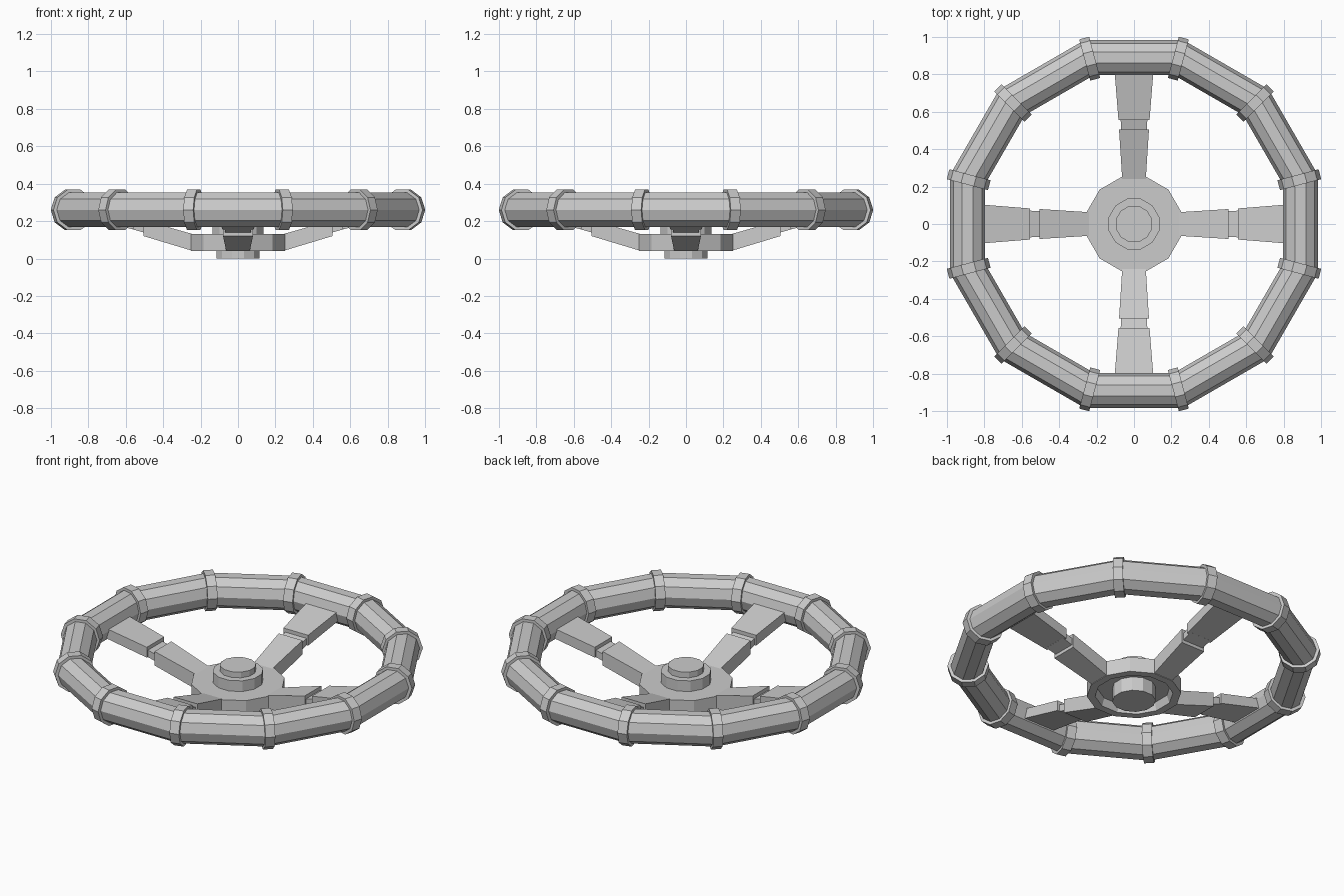
import bpy, bmesh
from math import radians, cos, sin, pi
from mathutils import Matrix

if "Cube" in bpy.data.objects:
    bpy.data.objects.remove(bpy.data.objects["Cube"])

SIDES = 12
RIM_Z = 0.26


def make_object(name, bm):
    bmesh.ops.recalc_face_normals(bm, faces=bm.faces[:])
    mesh = bpy.data.meshes.new(name)
    bm.to_mesh(mesh)
    bm.free()
    obj = bpy.data.objects.new(name, mesh)
    bpy.context.collection.objects.link(obj)
    return obj


def lathe(name, profile):
    """Revolve a closed-on-axis (radius, z) profile with 12 flat sides."""
    bm = bmesh.new()
    rings = [[bm.verts.new((r * cos(radians(15 + 30 * i)), r * sin(radians(15 + 30 * i)), z))
              for i in range(SIDES)] for r, z in profile]
    for a, b in zip(rings, rings[1:]):
        for i in range(SIDES):
            j = (i + 1) % SIDES
            bm.faces.new((a[i], a[j], b[j], b[i]))
    bm.faces.new(rings[0])
    bm.faces.new(rings[-1])
    return make_object(name, bm)


def add_block(bm, start, end, turn):
    """Tapered block along x; each end is (x, half width, bottom z, top z)."""
    loops = []
    for x, w, z0, z1 in (start, end):
        loops.append([bm.verts.new(turn @ Matrix.Translation((x, y, z)).translation)
                      for y, z in ((-w, z0), (w, z0), (w, z1), (-w, z1))])
    a, b = loops
    for i in range(4):
        j = (i + 1) % 4
        bm.faces.new((a[i], a[j], b[j], b[i]))
    bm.faces.new(a)
    bm.faces.new(b)


# Rim tube
bpy.ops.mesh.primitive_torus_add(major_segments=SIDES, minor_segments=10,
                                 major_radius=0.921, minor_radius=0.097,
                                 location=(0, 0, RIM_Z), rotation=(0, 0, radians(15)))
bpy.context.object.name = "rim_tube"
bpy.ops.object.shade_flat()

# Collars over the rim joints
bm = bmesh.new()
for i in range(SIDES):
    place = (Matrix.Rotation(radians(15 + 30 * i), 4, 'Z')
             @ Matrix.Translation((0.915, 0, RIM_Z)) @ Matrix.Rotation(pi / 2, 4, 'X')
             @ Matrix.Rotation(pi / 2, 4, 'Z'))
    # spin so that a corner of the section points outward
    place = place @ Matrix.Rotation(-pi / 2, 4, 'Z') @ Matrix.Rotation(pi / 2, 4, 'Z')
    bmesh.ops.create_cone(bm, cap_ends=True, segments=10, radius1=0.114, radius2=0.114,
                          depth=0.055, matrix=place)
make_object("rim_collars", bm)

# Spokes: inner arm, narrow neck, outer arm
bm = bmesh.new()
for k in range(4):
    turn = Matrix.Rotation(k * pi / 2, 4, 'Z')
    add_block(bm, (0.24, 0.063, 0.04, 0.13), (0.505, 0.08, 0.12, 0.205), turn)
    add_block(bm, (0.49, 0.068, 0.135, 0.178), (0.57, 0.072, 0.158, 0.2), turn)
    add_block(bm, (0.555, 0.083, 0.155, 0.218), (0.83, 0.105, 0.215, 0.275), turn)
make_object("spokes", bm)

# Hub plate, hollow underneath, with boss below and stepped cap above
lathe("hub", [(0.12, 0.0), (0.12, 0.085), (0.2, 0.085), (0.215, 0.04), (0.26, 0.04),
              (0.26, 0.13), (0.14, 0.13), (0.14, 0.195), (0.1, 0.195), (0.1, 0.23)])
